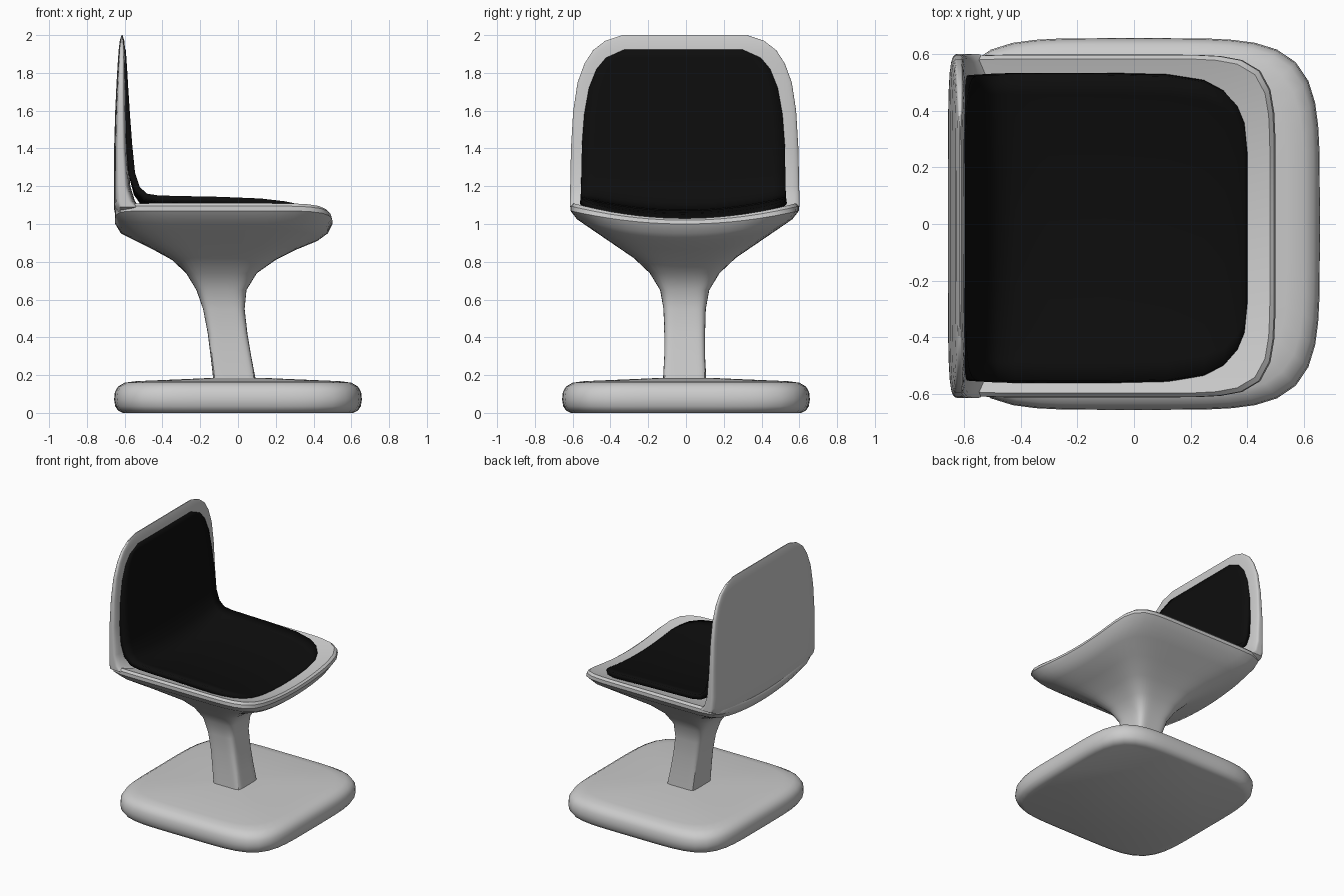
import bpy
from math import cos, sin, pi


def make(name, verts, faces, angle=35):
    me = bpy.data.meshes.new(name)
    me.from_pydata(verts, [], faces)
    ob = bpy.data.objects.new(name, me)
    bpy.context.collection.objects.link(ob)
    bpy.context.view_layer.objects.active = ob
    ob.select_set(True)
    bpy.ops.object.shade_smooth_by_angle(angle=angle * pi / 180)
    ob.select_set(False)
    return ob


def loft(name, rings, cy=0.0, seg=64):
    """Rings of rounded rectangles: x min, x max, half y, z, dish, front power, back power."""
    verts, faces = [], []
    for x0, x1, hy, z, dish, nf, nb in rings:
        cx, hx = (x0 + x1) / 2, (x1 - x0) / 2
        for i in range(seg):
            a = 2 * pi * i / seg
            c, s = cos(a), sin(a)
            n = nf if c > 0 else nb
            r = (abs(c) ** n + abs(s) ** n) ** (-1 / n)
            verts.append((cx + hx * r * c, cy + hy * r * s, z + dish * (r * s) ** 2))
    for k in range(len(rings) - 1):
        for i in range(seg):
            j = (i + 1) % seg
            faces.append((k * seg + i, k * seg + j, (k + 1) * seg + j, (k + 1) * seg + i))
    faces.append(tuple(reversed(range(seg))))
    top = (len(rings) - 1) * seg
    faces.append(tuple(range(top, top + seg)))
    return make(name, verts, faces)


# base slab
prof = [(.61, 0), (.635, .012), (.65, .035), (.656, .07), (.652, .11),
        (.635, .14), (.60, .16), (.54, .168), (.3, .178), (.12, .186)]
loft("base", [(-h, h, h, z, 0, 5, 5) for h, z in prof])

# pedestal flaring into a dished seat shell
shell = [(-.13, .095, .115, .17, 0, 9, 9), (-.145, .07, .108, .3, 0, 9, 9),
         (-.16, .05, .108, .42, 0, 7, 7), (-.185, .035, .112, .55, 0, 6, 6),
         (-.22, .045, .13, .65, 0, 5, 5), (-.275, .1, .185, .74, 0, 5, 5),
         (-.35, .2, .27, .81, .01, 5, 5), (-.45, .31, .38, .865, .03, 5, 6),
         (-.54, .42, .49, .91, .06, 5, 8), (-.62, .475, .57, .95, .075, 6, 10),
         (-.65, .5, .605, 1.0, .07, 7, 14), (-.65, .495, .604, 1.02, .075, 7, 14),
         (-.645, .48, .59, 1.03, .08, 7, 14)]
for s in (.85, .65, .45, .25, .08):
    shell.append((-.08 - .565 * s, -.08 + .56 * s, .59 * s, 1.025, .08 * s * s, 7, 14))
loft("seat_and_pedestal", shell, cy=-.007)

# upright backrest, thinning to its rounded top
back = [(-.635, -.57, .50, 1.0, .03, 5, 5), (-.655, -.51, .608, 1.07, .02, 6, 6),
        (-.657, -.545, .608, 1.12, 0, 6, 6), (-.657, -.57, .606, 1.2, 0, 5, 5),
        (-.656, -.582, .602, 1.4, 0, 4, 5), (-.650, -.588, .59, 1.6, 0, 4, 5),
        (-.643, -.592, .567, 1.75, 0, 4, 5), (-.637, -.594, .53, 1.85, 0, 4, 5),
        (-.632, -.597, .485, 1.92, 0, 4, 5), (-.626, -.602, .42, 1.97, 0, 4, 5),
        (-.617, -.611, .33, 2.0, 0, 4, 5)]
loft("backrest", back, cy=-.007)

# upholstery strip over seat and back: x, z, half width, dish
strip = [(.40, 1.03, .27, .015), (.39, 1.035, .37, .03), (.365, 1.043, .43, .04),
         (.32, 1.052, .48, .053), (.25, 1.06, .515, .06), (.12, 1.07, .535, .065),
         (-.1, 1.076, .54, .068), (-.3, 1.08, .54, .068), (-.42, 1.086, .54, .065),
         (-.48, 1.11, .54, .05), (-.52, 1.17, .54, .025), (-.545, 1.27, .54, 0),
         (-.56, 1.42, .537, 0), (-.572, 1.58, .525, 0), (-.581, 1.72, .50, 0),
         (-.587, 1.82, .46, 0), (-.591, 1.88, .41, 0), (-.594, 1.925, .31, 0)]
cols = 16
verts, faces = [], []
for x, z, w, d in strip:
    for i in range(cols + 1):
        t = 2 * i / cols - 1
        verts.append((x, -.014 + w * t, z + d * t * t))
for k in range(len(strip) - 1):
    for i in range(cols):
        a = k * (cols + 1) + i
        faces.append((a, a + 1, a + cols + 2, a + cols + 1))
pad = make("cushion", verts, faces)
sol = pad.modifiers.new("thickness", 'SOLIDIFY')
sol.thickness = .035
# thickness goes down into the shell whichever way the strip is wound
sol.offset = -1 if pad.data.polygons[cols * 7].normal.z > 0 else 1
black = bpy.data.materials.new("black_fabric")
black.diffuse_color = (.004, .004, .004, 1)
pad.data.materials.append(black)
if pad.data.polygons[cols * 7].normal.z < 0:
    pad.data.flip_normals()
    sol.offset = -1
